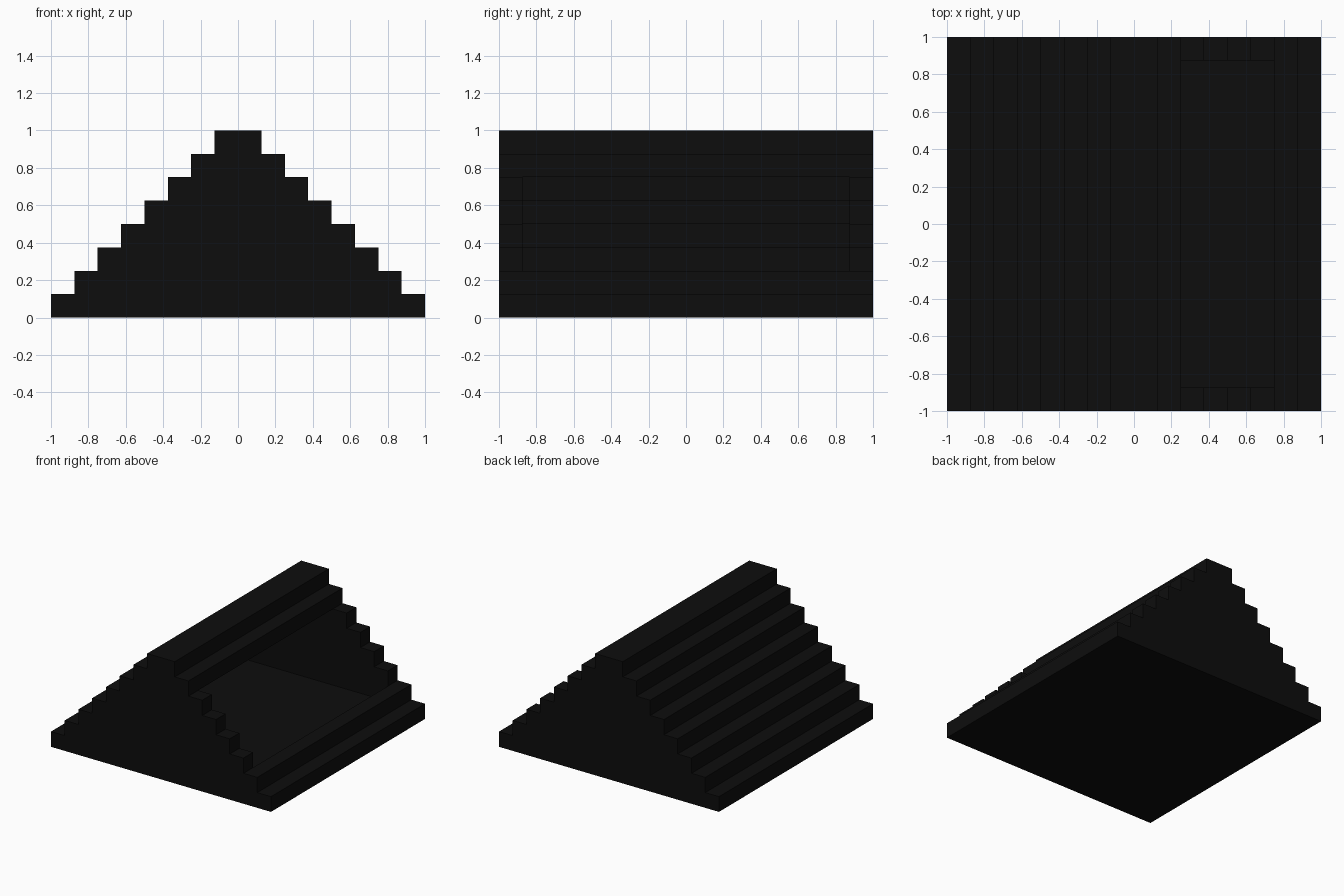
import bpy, bmesh

if "Cube" in bpy.data.objects:
    bpy.data.objects.remove(bpy.data.objects["Cube"])

S = 0.125          # step size
N = 8              # number of steps
INNER = 1 - S      # inner face of the end walls

mat = bpy.data.materials.new("black")
mat.diffuse_color = (0.004, 0.004, 0.004, 1)
mat.use_nodes = True
mat.node_tree.nodes["Principled BSDF"].inputs["Base Color"].default_value = mat.diffuse_color


def finish(name, bm):
    bmesh.ops.recalc_face_normals(bm, faces=bm.faces[:])
    me = bpy.data.meshes.new(name)
    bm.to_mesh(me)
    bm.free()
    me.materials.append(mat)
    ob = bpy.data.objects.new(name, me)
    bpy.context.collection.objects.link(ob)
    return ob


def prism(name, profile, y0, y1):
    """Extrude an x-z outline along y."""
    bm = bmesh.new()
    face = bm.faces.new([bm.verts.new((x, y0, z)) for x, z in profile])
    ext = bmesh.ops.extrude_face_region(bm, geom=[face])
    verts = [v for v in ext["geom"] if isinstance(v, bmesh.types.BMVert)]
    bmesh.ops.translate(bm, verts=verts, vec=(0, y1 - y0, 0))
    return finish(name, bm)


def bar(name, x0, x1, z0, z1, y=INNER):
    return prism(name, [(x0, z0), (x1, z0), (x1, z1), (x0, z1)], -y, y)


# Floor slab, which is also the lowest step
bar("floor", -1, 1, 0, S, 1)

# Stepped end walls
right = []
for k in range(1, N):
    w = 1 - S * k
    right += [(w, S * k), (w, S * (k + 1))]
outline = right + [(-x, z) for x, z in reversed(right)]
prism("front_wall", outline, -1, -INNER)
prism("back_wall", outline, INNER, 1)

# Roof steps; the right side is open between the second and seventh steps
for k in range(1, N - 1):
    w = 1 - S * k
    bar(f"left_step_{k}", -w, -w + S, S * k, S * (k + 1))
    if k in (1, 6):
        bar(f"right_step_{k}", w - S, w, S * k, S * (k + 1))

# Ridge beam
bar("ridge", -S, S, 1 - S, 1)
